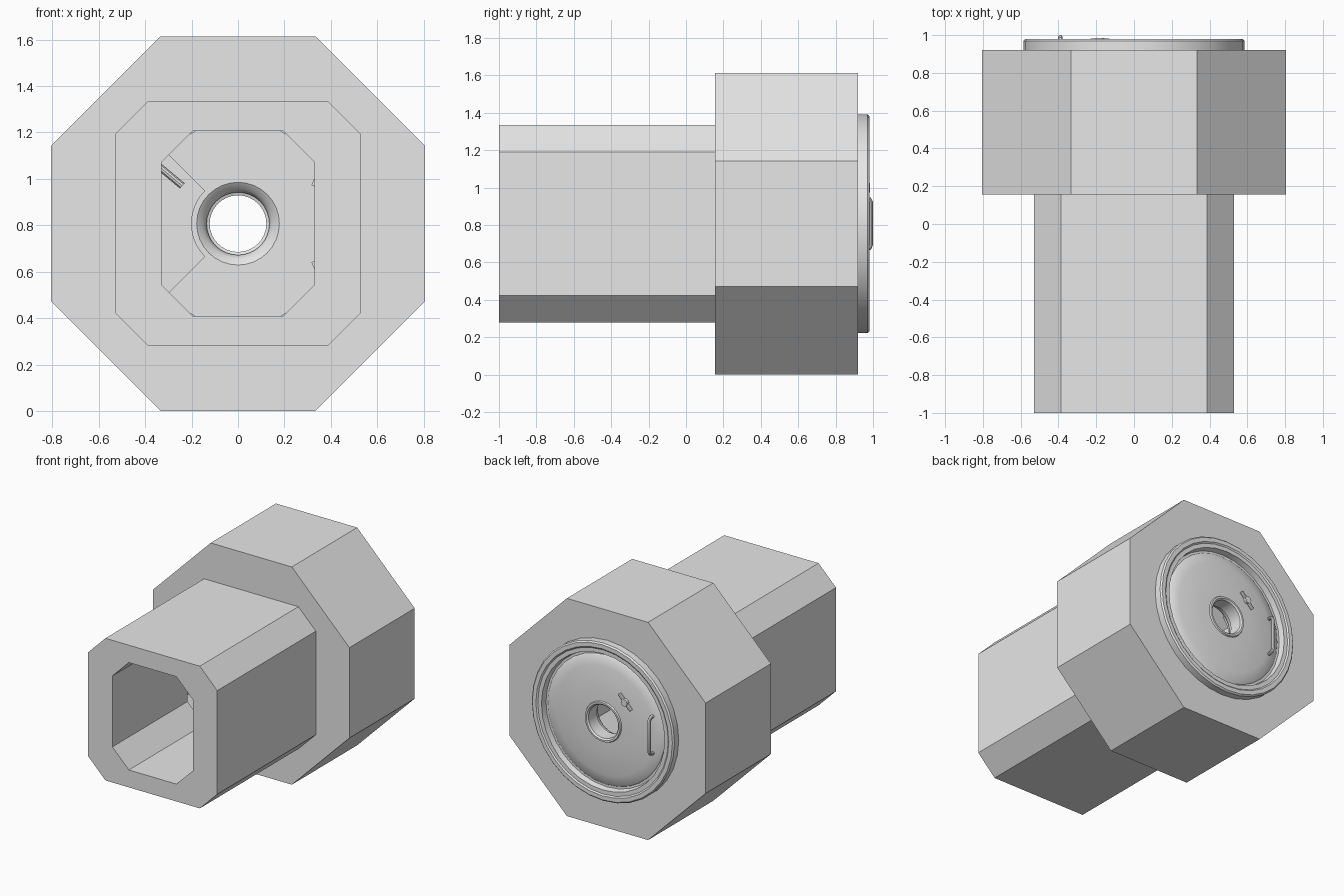
import bpy, bmesh, math
from mathutils import Matrix, Vector

if "Cube" in bpy.data.objects:
    bpy.data.objects.remove(bpy.data.objects["Cube"])

CZ = 0.807   # height of the shared axis

grey = bpy.data.materials.new("plain grey")
grey.diffuse_color = (0.8, 0.8, 0.8, 1)
grey.use_nodes = True
grey.node_tree.nodes["Principled BSDF"].inputs["Base Color"].default_value = grey.diffuse_color


def finish(name, bm, smooth=False):
    bmesh.ops.recalc_face_normals(bm, faces=bm.faces[:])
    me = bpy.data.meshes.new(name)
    bm.to_mesh(me)
    bm.free()
    ob = bpy.data.objects.new(name, me)
    bpy.context.collection.objects.link(ob)
    me.materials.append(grey)
    if smooth:
        bpy.ops.object.select_all(action='DESELECT')
        ob.select_set(True)
        bpy.context.view_layer.objects.active = ob
        bpy.ops.object.shade_smooth_by_angle(angle=math.radians(35))
    return ob


def octagon(hx, hz, cut):
    q = [(hx, hz - cut), (hx - cut, hz)]
    pts = q + [(-x, z) for x, z in reversed(q)]
    return pts + [(-x, -z) for x, z in pts]


def circle(r, n=32):
    return [(r * math.cos(2 * math.pi * i / n), r * math.sin(2 * math.pi * i / n)) for i in range(n)]


def loft(name, sections, smooth=False):
    """Bridge (loop, y) sections around the axis into a closed ring."""
    bm = bmesh.new()
    rings = [[bm.verts.new((x, y, CZ + z)) for x, z in pts] for pts, y in sections]
    n = len(rings[0])
    for k, a in enumerate(rings):
        b = rings[(k + 1) % len(rings)]
        for i in range(n):
            j = (i + 1) % n
            bm.faces.new((a[i], a[j], b[j], b[i]))
    return finish(name, bm, smooth)


def box(name, centre, size, turn=0.0):
    bm = bmesh.new()
    m = Matrix.Translation(centre) @ Matrix.Rotation(turn, 4, 'Y') @ Matrix.Diagonal((*size, 1))
    bmesh.ops.create_cube(bm, size=1, matrix=m)
    return finish(name, bm)


def rod(name, points, r, n=10):
    """Round bar along a path, with flat ends."""
    bm = bmesh.new()
    pts = [Vector(p) for p in points]
    rings = []
    for i, p in enumerate(pts):
        d = (pts[min(i + 1, len(pts) - 1)] - pts[max(i - 1, 0)]).normalized()
        side = d.cross(Vector((1, 0, 0.01))).normalized()
        up = d.cross(side)
        rings.append([bm.verts.new(p + side * x + up * z) for x, z in circle(r, n)])
    for a, b in zip(rings, rings[1:]):
        for i in range(n):
            bm.faces.new((a[i], a[(i + 1) % n], b[(i + 1) % n], b[i]))
    bm.faces.new(rings[0])
    bm.faces.new(rings[-1])
    return finish(name, bm, True)


# Hollow body: narrow tunnel, wide collar and the chamber inside
narrow = octagon(0.53, 0.527, 0.143)
wide = octagon(0.805, 0.807, 0.472)
chamber = octagon(0.45, 0.45, 0.14)
tunnel = octagon(0.33, 0.398, 0.135)
loft("tunnel_body", [(narrow, -1), (narrow, 0.155), (wide, 0.155), (wide, 0.92),
                     (chamber, 0.92), (chamber, -0.12), (tunnel, -0.12), (tunnel, -1)])

# Round hatch: rim, groove, shallow dome, hub with bore and inner funnel
profile = [(0.44, 0.915), (0.585, 0.915), (0.585, 0.97), (0.575, 0.98), (0.545, 0.98),
           (0.535, 0.972), (0.505, 0.972), (0.497, 0.93), (0.48, 0.93), (0.47, 0.938)]
profile += [(r, 0.968 - 0.15 * (r - 0.15) ** 2 / 0.5) for r in (0.4, 0.32, 0.24, 0.15)]
profile += [(0.145, 0.978), (0.132, 0.978), (0.122, 0.968), (0.122, 0.87), (0.135, 0.865),
            (0.135, 0.85), (0.15, 0.82), (0.178, 0.8), (0.44, 0.8)]
loft("hatch", [(circle(r), y) for r, y in profile], True)

# Raised quarter panel on the inside of the hatch
bm = bmesh.new()
steps = 12
rows = []
for r in (0.2, 0.43):
    for y in (0.76, 0.81):
        rows.append([bm.verts.new((r * math.cos(a), y, CZ + r * math.sin(a)))
                     for a in (math.radians(135 + 90 * i / steps) for i in range(steps + 1))])
order = [rows[0], rows[1], rows[3], rows[2]]
for k in range(4):
    a, b = order[k], order[(k + 1) % 4]
    for i in range(steps):
        bm.faces.new((a[i], a[i + 1], b[i + 1], b[i]))
for e in (0, -1):
    bm.faces.new([row[e] for row in order])
finish("inner_panel", bm)

# Inner latch bar and the two hinge blocks beside the hatch
rod("inner_latch_bar", [(-0.36, 0.745, 1.07), (-0.24, 0.745, 0.97)], 0.015)
for s in (-1, 1):
    box("hinge_block", (0.345, 0.76, CZ + s * 0.17), (0.05, 0.1, 0.03), s * 0.4)

# Outer pull handle
hx, hl = -0.39, 0.136
half = [(0.935, hl), (0.965, hl), (0.98, hl - 0.006), (0.988, hl - 0.022)]
path = [(hx, y, CZ + z) for y, z in half] + [(hx, y, CZ - z) for y, z in reversed(half)]
rod("pull_handle", path, 0.012)

# Outer turning latch: bar across a round boss
lx, lz = -0.18, 1.0
rod("latch_bar", [(lx + 0.048, 0.968, lz + 0.05), (lx - 0.048, 0.968, lz - 0.05)], 0.014)
rod("latch_boss", [(lx, 0.94, lz), (lx, 0.98, lz), (lx, 0.985, lz)], 0.025, 16)
